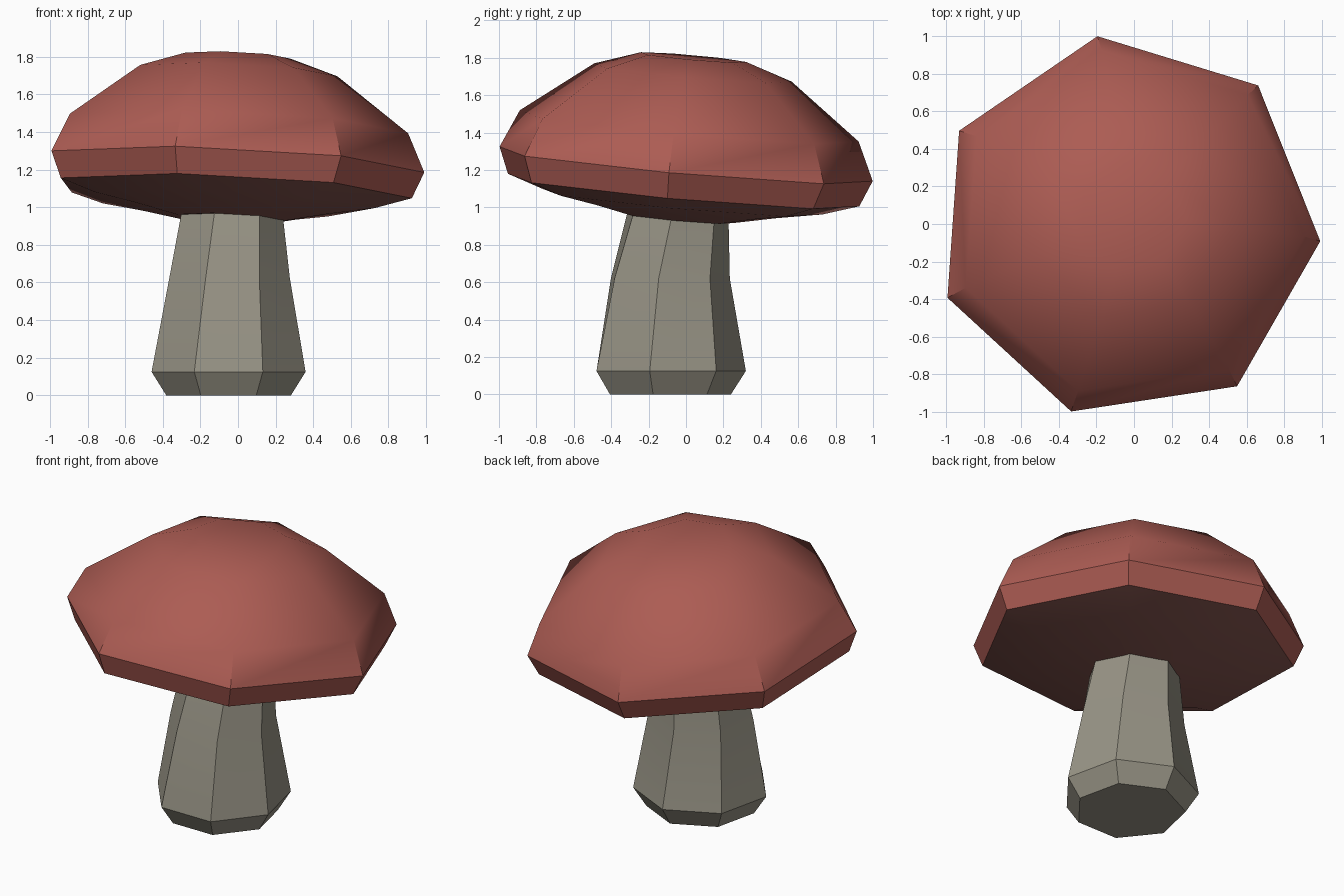
import bpy, bmesh, math
from mathutils import Vector, Matrix

if "Cube" in bpy.data.objects:
    bpy.data.objects.remove(bpy.data.objects["Cube"])

SIDES = 7


def material(name, rgb):
    m = bpy.data.materials.new(name)
    m.diffuse_color = (*rgb, 1)
    m.use_nodes = True
    m.node_tree.nodes["Principled BSDF"].inputs["Base Color"].default_value = m.diffuse_color
    return m


def ring(radius, z, turn, cx=0, cy=0):
    """Points of one seven-sided cross-section."""
    return [Vector((cx + radius * math.cos(math.radians(turn) + k * math.tau / SIDES),
                    cy + radius * math.sin(math.radians(turn) + k * math.tau / SIDES), z))
            for k in range(SIDES)]


def loft(name, rings, mats, band_material=lambda i: 0):
    """Skin the rings from bottom to top and close both ends."""
    bm = bmesh.new()
    loops = [[bm.verts.new(p) for p in r] for r in rings]
    bm.faces.new(loops[0][::-1]).material_index = band_material(0)
    for i, (a, b) in enumerate(zip(loops, loops[1:])):
        for k in range(SIDES):
            n = (k + 1) % SIDES
            bm.faces.new((a[k], a[n], b[n], b[k])).material_index = band_material(i)
    bm.faces.new(loops[-1]).material_index = band_material(len(rings))
    mesh = bpy.data.meshes.new(name)
    bm.to_mesh(mesh)
    bm.free()
    for m in mats:
        mesh.materials.append(m)
    obj = bpy.data.objects.new(name, mesh)
    bpy.context.collection.objects.link(obj)
    bpy.ops.object.select_all(action='DESELECT')
    bpy.context.view_layer.objects.active = obj
    obj.select_set(True)
    bpy.ops.object.shade_smooth_by_angle(angle=math.radians(38))
    return obj


red = material("cap red", (0.413, 0.107, 0.087))
under = material("underside brown red", (0.25, 0.098, 0.084))
grey = material("stem grey", (0.314, 0.296, 0.238))

# Stem: flared foot, slight twist and lean towards the back
loft("stem", [ring(0.34, 0.0, -12.9, -0.05, -0.10),
              ring(0.42, 0.125, -12.9, -0.05, -0.10),
              ring(0.33, 0.62, -8.9, -0.05, -0.095),
              ring(0.274, 1.0, -4.4, -0.04, -0.045)], [grey])

# Cap: (radius, height above the widest rim), lowest first
profile = [(0.30, -0.285), (0.53, -0.24), (0.775, -0.20), (0.97, -0.14), (1.03, 0.0),
           (0.935, 0.205), (0.545, 0.495), (0.29, 0.58)]
cap = loft("cap", [ring(r, h, -4.1) for r, h in profile], [red, under],
           lambda i: 1 if i < 3 else 0)

# Tilt the cap forward-up and seat it on the stem
tilt = Vector((0, 0, 1)).rotation_difference(Vector((0.0443, 0.0894, 1)))
cap.data.transform(Matrix.Translation((-0.036, -0.016, 1.224)) @ tilt.to_matrix().to_4x4())
